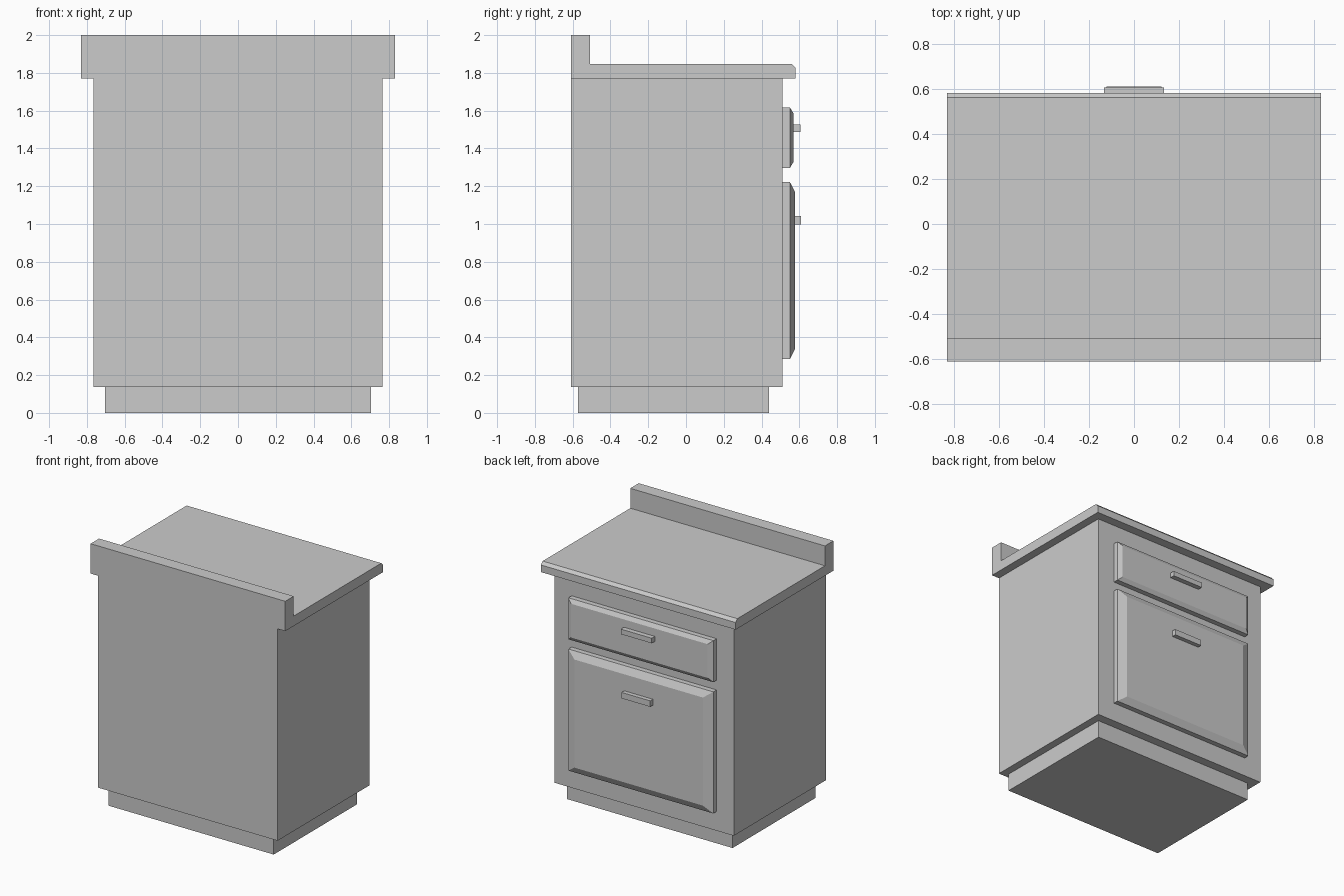
import bpy, bmesh

if "Cube" in bpy.data.objects:
    bpy.data.objects.remove(bpy.data.objects["Cube"])


def finish(name, bm):
    bmesh.ops.recalc_face_normals(bm, faces=bm.faces)
    mesh = bpy.data.meshes.new(name)
    bm.to_mesh(mesh)
    bm.free()
    obj = bpy.data.objects.new(name, mesh)
    bpy.context.collection.objects.link(obj)
    return obj


def extrude_profile(name, half_x, profile):
    """Extrude a (y, z) outline symmetrically along x."""
    bm = bmesh.new()
    face = bm.faces.new([bm.verts.new((-half_x, y, z)) for y, z in profile])
    ext = bmesh.ops.extrude_face_region(bm, geom=[face])
    verts = [g for g in ext["geom"] if isinstance(g, bmesh.types.BMVert)]
    bmesh.ops.translate(bm, verts=verts, vec=(2 * half_x, 0, 0))
    return finish(name, bm)


def box(name, half_x, y0, y1, z0, z1):
    return extrude_profile(name, half_x, [(y0, z0), (y1, z0), (y1, z1), (y0, z1)])


def raised_panel(name, half_x, z0, z1, y_back, y_edge, y_face, inset_x, inset_z):
    """Slab whose outer face tapers in to a smaller raised face."""
    bm = bmesh.new()
    rings = []
    for y, ix, iz in ((y_back, 0, 0), (y_edge, 0, 0), (y_face, inset_x, inset_z)):
        hx = half_x - ix
        rings.append([bm.verts.new((x, y, z)) for x, z in
                      ((-hx, z0 + iz), (hx, z0 + iz), (hx, z1 - iz), (-hx, z1 - iz))])
    for a, b in zip(rings, rings[1:]):
        for i in range(4):
            j = (i + 1) % 4
            bm.faces.new((a[i], a[j], b[j], b[i]))
    bm.faces.new(rings[0])
    bm.faces.new(rings[-1])
    return finish(name, bm)


# Plinth and cabinet body
box("plinth", 0.705, -0.572, 0.44, 0.0, 0.137)
box("cabinet_body", 0.765, -0.61, 0.51, 0.137, 1.77)

# Countertop with backsplash and chamfered working edge
extrude_profile("countertop", 0.83, [
    (-0.61, 1.77), (0.581, 1.77), (0.581, 1.825), (0.56, 1.847),
    (-0.507, 1.847), (-0.507, 2.0), (-0.61, 2.0)])

# Drawer and door fronts
raised_panel("drawer_front", 0.618, 1.297, 1.617, 0.51, 0.55, 0.568, 0.035, 0.03)
raised_panel("door_front", 0.618, 0.285, 1.222, 0.51, 0.55, 0.577, 0.07, 0.052)

# Handles
box("drawer_handle", 0.132, 0.568, 0.606, 1.488, 1.527)
box("door_handle", 0.122, 0.577, 0.61, 0.997, 1.043)
